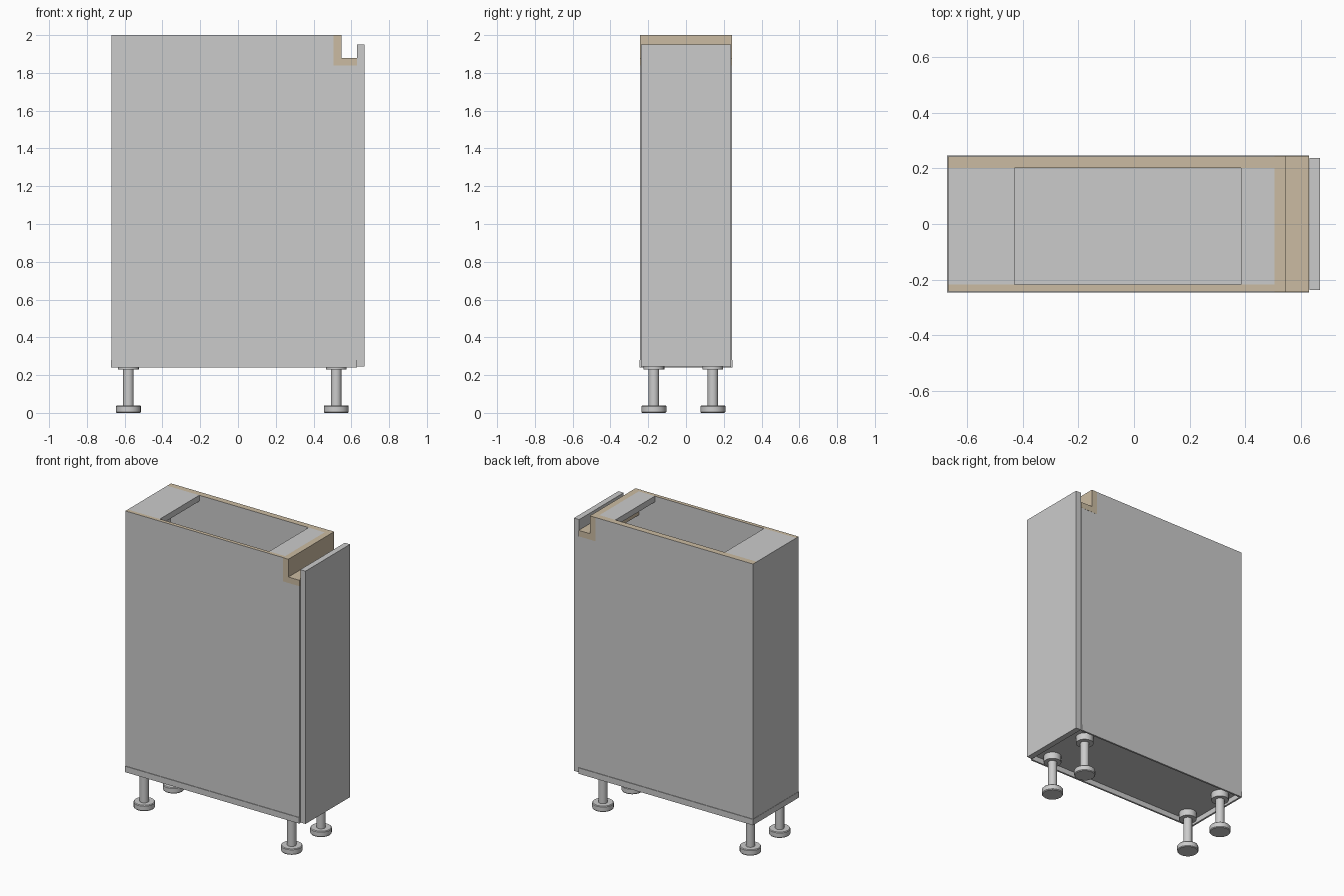
import bpy, bmesh, math
from mathutils import Vector

if "Cube" in bpy.data.objects:
    bpy.data.objects.remove(bpy.data.objects["Cube"])

tan = bpy.data.materials.new("wood_edge")
tan.diffuse_color = (0.60, 0.50, 0.36, 1)
tan.use_nodes = True
tan.node_tree.nodes["Principled BSDF"].inputs["Base Color"].default_value = tan.diffuse_color
grey = bpy.data.materials.new("grey_panel")
grey.diffuse_color = (0.6, 0.6, 0.6, 1)
grey.use_nodes = True
grey.node_tree.nodes["Principled BSDF"].inputs["Base Color"].default_value = grey.diffuse_color


def finish(name, bm, mats=()):
    bmesh.ops.recalc_face_normals(bm, faces=bm.faces[:])
    me = bpy.data.meshes.new(name)
    bm.to_mesh(me)
    bm.free()
    for m in mats:
        me.materials.append(m)
    ob = bpy.data.objects.new(name, me)
    bpy.context.collection.objects.link(ob)
    return ob


def prism(name, profile, y0, y1, mats=(), tan_top=False):
    """Extrude an (x, z) outline from y0 to y1."""
    bm = bmesh.new()
    face = bm.faces.new([bm.verts.new((x, y0, z)) for x, z in profile])
    ext = bmesh.ops.extrude_face_region(bm, geom=[face])
    verts = [g for g in ext["geom"] if isinstance(g, bmesh.types.BMVert)]
    bmesh.ops.translate(bm, verts=verts, vec=(0, y1 - y0, 0))
    bmesh.ops.recalc_face_normals(bm, faces=bm.faces[:])
    if tan_top:
        for f in bm.faces:
            f.normal_update()
            if f.normal.z > 0.9:
                f.material_index = 1
    return finish(name, bm, mats)


def box(name, x0, x1, y0, y1, z0, z1):
    return prism(name, [(x0, z0), (x1, z0), (x1, z1), (x0, z1)], y0, y1)


# Side panels, with the upper front corner cut out and bare wood top edges
side = [(-0.67, 0.275), (0.63, 0.275), (0.63, 1.84), (0.505, 1.84), (0.505, 2), (-0.67, 2)]
prism("near_side_panel", side, -0.243, -0.218, (grey, tan), True)
prism("far_side_panel", side, 0.202, 0.243, (grey, tan), True)

# L-shaped wooden grip recess above the door
grip = [(0.505, 2), (0.547, 2), (0.547, 1.88), (0.63, 1.88), (0.63, 1.84), (0.505, 1.84)]
prism("grip_recess", grip, -0.244, 0.244, (tan,))

# Carcass interior
box("back_panel", -0.67, -0.645, -0.218, 0.202, 0.275, 1.96)
box("back_stretcher", -0.67, -0.43, -0.218, 0.202, 1.96, 2.0)
box("front_stretcher", 0.385, 0.505, -0.218, 0.202, 1.96, 2.0)
box("bottom_panel", -0.645, 0.63, -0.218, 0.202, 0.275, 0.315)

# Thin skirt around the bottom edge
box("near_skirt", -0.672, 0.63, -0.247, -0.235, 0.24, 0.28)
box("far_skirt", -0.672, 0.63, 0.235, 0.247, 0.24, 0.28)
box("back_skirt", -0.672, -0.66, -0.235, 0.235, 0.24, 0.28)

# Door
box("door", 0.631, 0.67, -0.237, 0.237, 0.245, 1.95)

# Adjustable legs: foot, stem and mounting flange turned as one profile
leg = [(0, 0), (0.062, 0), (0.066, 0.005), (0.066, 0.035), (0.062, 0.04), (0.028, 0.04),
       (0.028, 0.23), (0.055, 0.23), (0.055, 0.275), (0, 0.275)]
for xn, x in (("back", -0.58), ("front", 0.52)):
    for yn, y in (("near", -0.17), ("far", 0.142)):
        bm = bmesh.new()
        vs = [bm.verts.new((r, 0, z)) for r, z in leg]
        edges = [bm.edges.new(p) for p in zip(vs, vs[1:])]
        bmesh.ops.spin(bm, geom=vs + edges, cent=(0, 0, 0), axis=(0, 0, 1),
                       angle=math.tau, steps=20)
        bmesh.ops.remove_doubles(bm, verts=bm.verts[:], dist=1e-4)
        ob = finish(f"{xn}_{yn}_leg", bm)
        ob.location = Vector((x, y, 0))
        bpy.ops.object.select_all(action='DESELECT')
        ob.select_set(True)
        bpy.context.view_layer.objects.active = ob
        bpy.ops.object.shade_smooth_by_angle(angle=math.radians(30))
